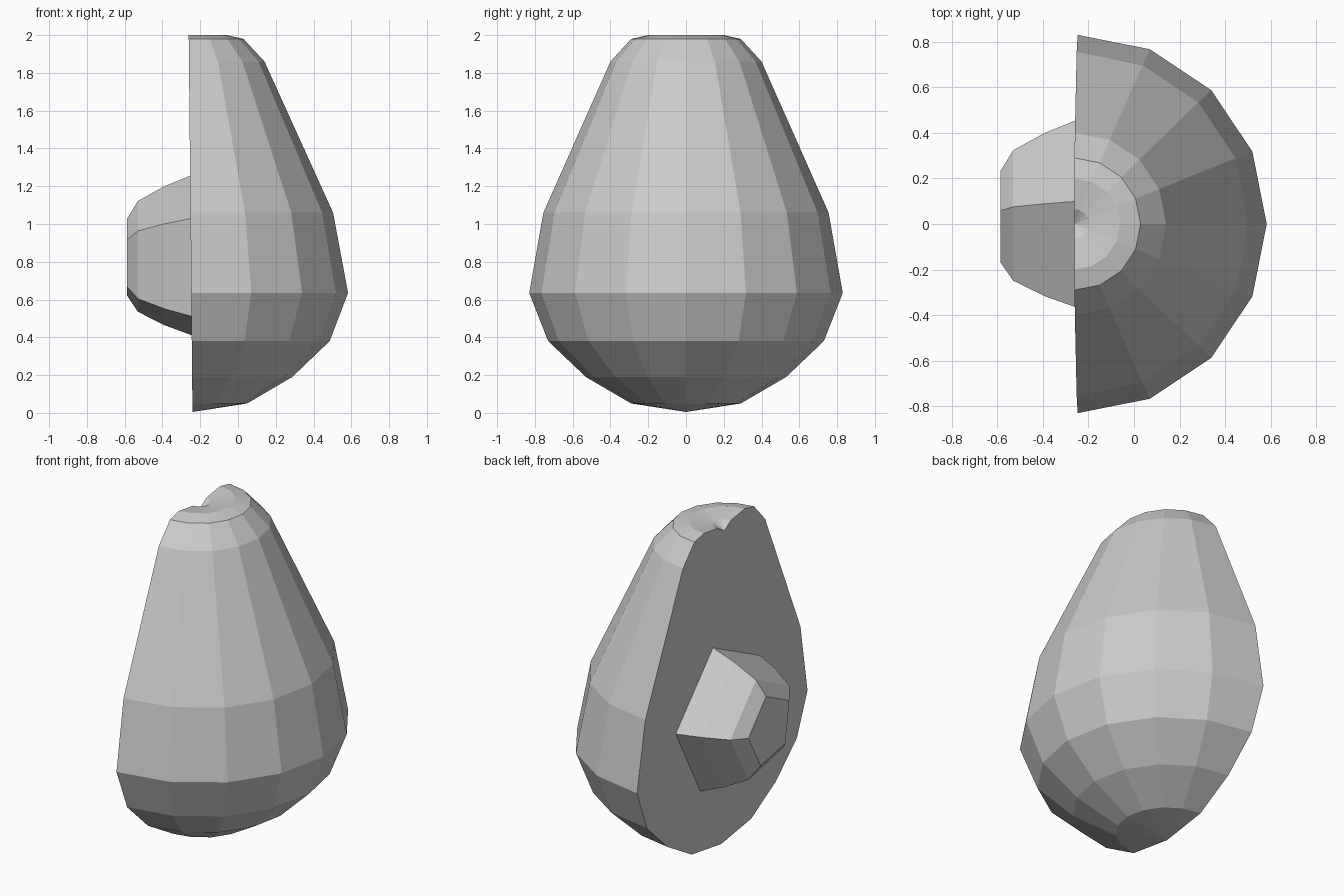
import bpy, bmesh
from math import pi
from mathutils import Vector

if "Cube" in bpy.data.objects:
    bpy.data.objects.remove(bpy.data.objects["Cube"])

CUT_X = -0.25          # plane of the cut face


def finish(bm, name):
    bmesh.ops.recalc_face_normals(bm, faces=bm.faces)
    mesh = bpy.data.meshes.new(name)
    bm.to_mesh(mesh)
    bm.free()
    obj = bpy.data.objects.new(name, mesh)
    bpy.context.collection.objects.link(obj)
    return obj


# Fruit half: (radius, height) profile spun half a turn, with a dimple on top
profile = [(0, 0.005), (0.29, 0.05), (0.53, 0.19), (0.73, 0.38), (0.83, 0.635),
           (0.755, 1.06), (0.40, 1.86), (0.29, 1.98), (0.20, 2.0),
           (0.065, 1.98), (0, 1.94)]
bm = bmesh.new()
verts = [bm.verts.new((0, -r, z)) for r, z in profile]
edges = [bm.edges.new(pair) for pair in zip(verts, verts[1:])]
bmesh.ops.spin(bm, geom=verts + edges, cent=(0, 0, 0), axis=(0, 0, 1),
               angle=pi, steps=8)
bmesh.ops.remove_doubles(bm, verts=bm.verts, dist=0.001)
# Flat cut face closing the open side
bmesh.ops.holes_fill(bm, edges=[e for e in bm.edges if e.is_boundary], sides=0)
# Slight backward lean
for v in bm.verts:
    v.co.x += CUT_X + 0.01 * (0.9 - v.co.z)
finish(bm, "fruit_half")

# Stone: five-sided rings shrinking away from the cut face
section = [(0.10, 1.26), (-0.37, 1.03), (-0.29, 0.51), (0.21, 0.41), (0.46, 0.86)]
centre = Vector((0.02, 0.814))
bm = bmesh.new()
rings = []
for x, scale in [(-0.242, 1), (-0.39, 0.865), (-0.53, 0.69), (-0.587, 0.48)]:
    pts = [centre + (Vector(p) - centre) * scale for p in section]
    rings.append([bm.verts.new((x, p.x, p.y)) for p in pts])
for a, b in zip(rings, rings[1:]):
    for i in range(5):
        j = (i + 1) % 5
        bm.faces.new((a[i], a[j], b[j], b[i]))
bm.faces.new(rings[0])
bm.faces.new(rings[-1])
finish(bm, "stone")
